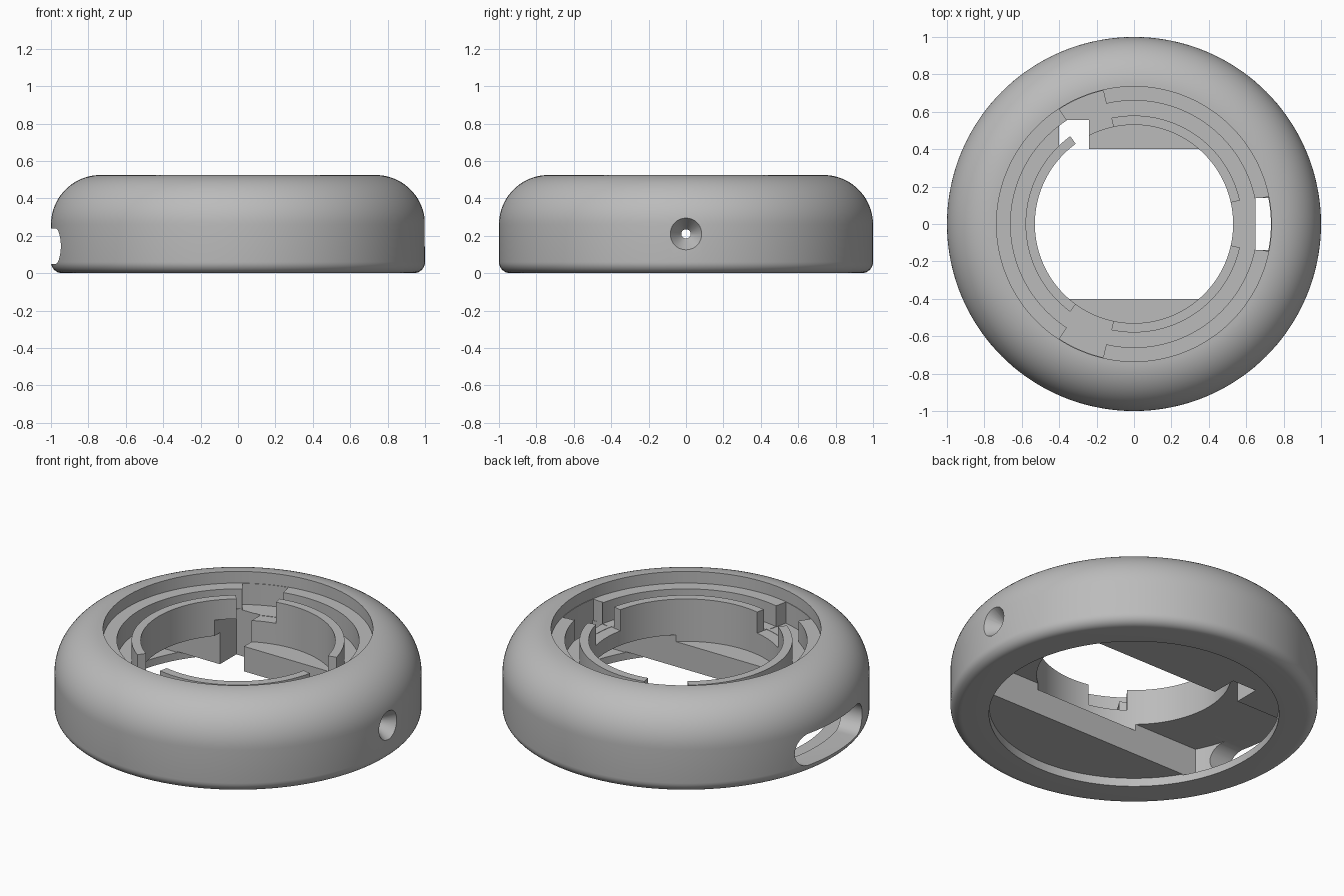
import bpy, bmesh
from math import radians, sin, cos, pi, asin
from mathutils import Matrix

cube = bpy.data.objects.get("Cube")
if cube:
    bpy.data.objects.remove(cube, do_unlink=True)

grey = bpy.data.materials.new("plain grey")
grey.use_nodes = True
tone = (0.5, 0.5, 0.5, 1)
grey.diffuse_color = tone
grey.node_tree.nodes["Principled BSDF"].inputs["Base Color"].default_value = tone


def arc(r, a0, a1, n=16, cx=0, cy=0):
    """Points on an arc, angles in degrees."""
    steps = [radians(a0 + (a1 - a0) * i / n) for i in range(n + 1)]
    return [(cx + r * cos(a), cy + r * sin(a)) for a in steps]


def to_object(name, bm):
    bmesh.ops.recalc_face_normals(bm, faces=bm.faces)
    mesh = bpy.data.meshes.new(name)
    bm.to_mesh(mesh)
    bm.free()
    mesh.materials.append(grey)
    ob = bpy.data.objects.new(name, mesh)
    bpy.context.collection.objects.link(ob)
    return ob


def lathe(name, profile, steps=144):
    """Closed (radius, height) outline turned about the z axis."""
    bm = bmesh.new()
    verts = [bm.verts.new((r, 0, z)) for r, z in profile]
    edges = [bm.edges.new((v, verts[i - 1])) for i, v in enumerate(verts)
             if not (profile[i][0] == 0 and profile[i - 1][0] == 0)]
    bmesh.ops.spin(bm, geom=verts + edges, cent=(0, 0, 0), axis=(0, 0, 1),
                   angle=2 * pi, steps=steps)
    bmesh.ops.remove_doubles(bm, verts=bm.verts, dist=1e-5)
    return to_object(name, bm)


def prism(name, points, low, high, turn=None):
    """Outline in the xy plane extruded from low to high."""
    bm = bmesh.new()
    face = bm.faces.new([bm.verts.new((x, y, low)) for x, y in points])
    top = bmesh.ops.extrude_face_region(bm, geom=[face])["geom"]
    bmesh.ops.translate(bm, vec=(0, 0, high - low),
                        verts=[g for g in top if isinstance(g, bmesh.types.BMVert)])
    if turn:
        bmesh.ops.transform(bm, matrix=turn, verts=bm.verts)
    return to_object(name, bm)


def sector(name, r0, r1, a0, a1, low, high):
    return prism(name, arc(r0, a0, a1) + arc(r1, a1, a0), low, high)


# Rounded housing with stepped mount and solid lower floor
housing = lathe("housing", [
    (0.79, 0), *arc(0.06, -90, 0, 8, 0.94, 0.06),
    *arc(0.265, 0, 90, 20, 0.735, 0.26), (0.735, 0.455), (0.66, 0.455),
    (0.66, 0.33), (0.58, 0.33), (0.58, 0.455), (0.53, 0.455),
    (0.53, 0.2), (0, 0.2), (0, 0.05), (0.79, 0.05)])

cutters = []

# Channel across the underside, between the two floor blocks
half = asin(0.4 / 0.87) * 180 / pi
cutters.append(prism("channel", arc(0.87, -half, half)
                     + arc(0.87, 180 - half, 180 + half), 0.045, 0.24))

# Three bayonet entry gaps in the inner ring and the outer ledge
for a0, a1, b0, b1 in ((-12.5, 12.5, -11.5, 11.5), (102, 126, 103, 123),
                       (-126, -102, -123, -103)):
    cutters.append(sector("ring_gap", 0.51, 0.6, a0, a1, 0.328, 0.5))
    cutters.append(sector("ledge_gap", 0.62, 0.732, b0, b1, 0.328, 0.5))

# Openings through the mount floor
cutters.append(prism("side_pocket", [(0.65, 0.14), (0.65, -0.14)]
                     + arc(0.732, -11, 11), 0.2, 0.5))
cutters.append(prism("square_pocket", [(-0.4, 0.3), (-0.24, 0.3),
                                       (-0.24, 0.555), (-0.4, 0.555)], 0, 0.335))

# Long rounded slot in the side wall
to_x = Matrix(((0, 0, 1, 0), (1, 0, 0, 0), (0, 1, 0, 0), (0, 0, 0, 1)))
cutters.append(prism("slot", arc(0.095, -90, 90, 16, 0.225, 0.145)
                     + arc(0.095, 90, 270, 16, -0.225, 0.145), -1.1, -0.7, to_x))

# Countersunk screw hole opposite the slot
screw = lathe("screw_hole", [(0, 0.8), (0.025, 0.8), (0.025, 0.91),
                             (0.085, 0.998), (0.085, 1.05), (0, 1.05)], 40)
screw.data.transform(Matrix.Translation((0, 0, 0.21)) @ to_x)
cutters.append(screw)

for cutter in cutters:
    cutter.hide_render = True
    mod = housing.modifiers.new(cutter.name, "BOOLEAN")
    mod.operation = "DIFFERENCE"
    mod.solver = "EXACT"
    mod.object = cutter

# Bake the cuts, drop the cutters and shade
bpy.context.view_layer.update()
for ob in bpy.context.selected_objects:
    ob.select_set(False)
bpy.context.view_layer.objects.active = housing
housing.select_set(True)
for mod in list(housing.modifiers):
    bpy.ops.object.modifier_apply(modifier=mod.name)
for cutter in cutters:
    bpy.data.objects.remove(cutter, do_unlink=True)
bpy.ops.object.shade_smooth_by_angle(angle=radians(30))
